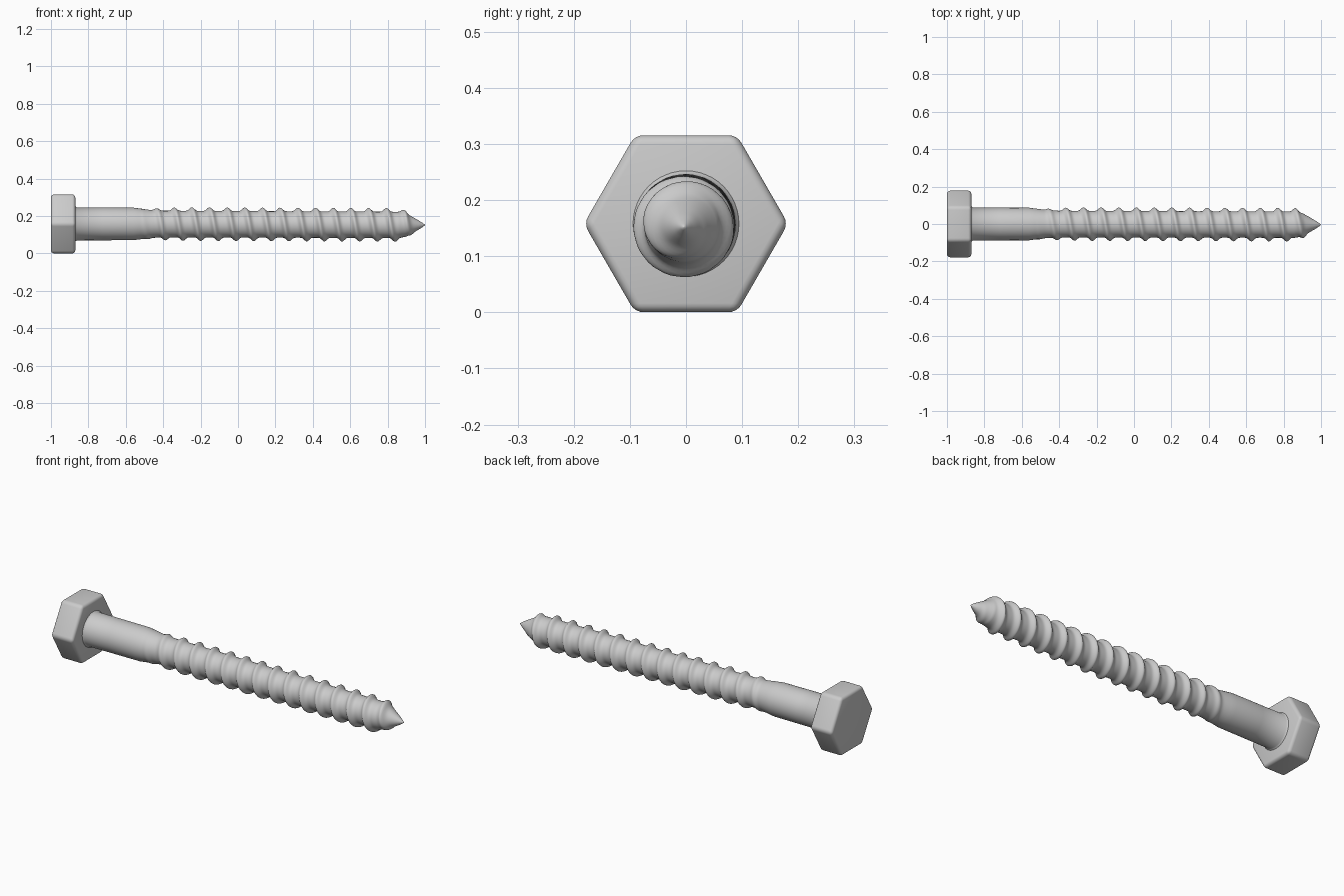
import bpy, bmesh
from math import pi, cos, sin, exp
from mathutils import Matrix

if "Cube" in bpy.data.objects:
    bpy.data.objects.remove(bpy.data.objects["Cube"])

AXIS_Z = 0.158      # height of the bolt axis
PITCH = 0.0945      # thread pitch
SIDES = 48


def finish(name, bm, angle):
    bmesh.ops.recalc_face_normals(bm, faces=bm.faces[:])
    mesh = bpy.data.meshes.new(name)
    bm.to_mesh(mesh)
    bm.free()
    ob = bpy.data.objects.new(name, mesh)
    bpy.context.collection.objects.link(ob)
    bpy.ops.object.select_all(action='DESELECT')
    ob.select_set(True)
    bpy.context.view_layer.objects.active = ob
    bpy.ops.object.shade_smooth_by_angle(angle=angle)
    return ob


def lerp_table(table, x):
    for (x0, a), (x1, b) in zip(table, table[1:]):
        if x <= x1:
            return a + (b - a) * max(0, (x - x0) / (x1 - x0))
    return table[-1][1]


# Hexagonal head with rounded edges, corners pointing along y
bm = bmesh.new()
bmesh.ops.create_cone(bm, cap_ends=True, segments=6, radius1=0.182, radius2=0.182, depth=0.13)
spin = Matrix.Rotation(pi / 2, 4, 'Y')
bmesh.ops.transform(bm, matrix=Matrix.Translation((-0.935, 0, AXIS_Z)) @ spin, verts=bm.verts)
if max(abs(v.co.y) for v in bm.verts) < 0.17:
    bmesh.ops.rotate(bm, verts=bm.verts, cent=(0, 0, AXIS_Z), matrix=Matrix.Rotation(pi / 6, 3, 'X'))
bmesh.ops.bevel(bm, geom=bm.edges[:], offset=0.016, segments=4, profile=0.5, affect='EDGES')
finish("hex_head", bm, 0.6)

# Shank and threaded screw: core radius and thread height along the axis
CORE = [(-0.9, 0.096), (-0.872, 0.096), (-0.862, 0.088), (-0.56, 0.087), (-0.47, 0.075), (-0.40, 0.071),
        (0.86, 0.070), (0.90, 0.062), (0.935, 0.042), (0.97, 0.022), (0.99, 0.009), (1.0, 0.001)]
THREAD = [(-0.52, 0.0), (-0.40, 0.016), (-0.25, 0.019), (0.86, 0.020), (0.91, 0.013), (0.95, 0.0)]


def ridge(x, a):
    # rounded crest following a right-handed helix
    d = ((x + 0.365) / PITCH - a / (2 * pi) + 0.5) % 1 - 0.5
    return exp(-(d / 0.17) ** 2)


stations = [-0.9, -0.872, -0.867, -0.862, -0.72, -0.56] + [-0.53 + 1.53 * i / 260 for i in range(261)]
bm = bmesh.new()
rings = []
for x in stations:
    drift = -0.006 * max(0, (x + 0.55) / 1.55)   # the tip sits slightly off the axis
    ring = []
    for k in range(SIDES):
        a = 2 * pi * k / SIDES
        r = lerp_table(CORE, x) + lerp_table(THREAD, x) * ridge(x, a)
        ring.append(bm.verts.new((x, r * cos(a) + drift * 0.7, AXIS_Z + r * sin(a) + drift)))
    rings.append(ring)
for lo, hi in zip(rings, rings[1:]):
    for k in range(SIDES):
        n = (k + 1) % SIDES
        bm.faces.new((lo[k], lo[n], hi[n], hi[k]))
bm.faces.new(rings[0])
bm.faces.new(rings[-1])
finish("threaded_shank", bm, 1.2)
